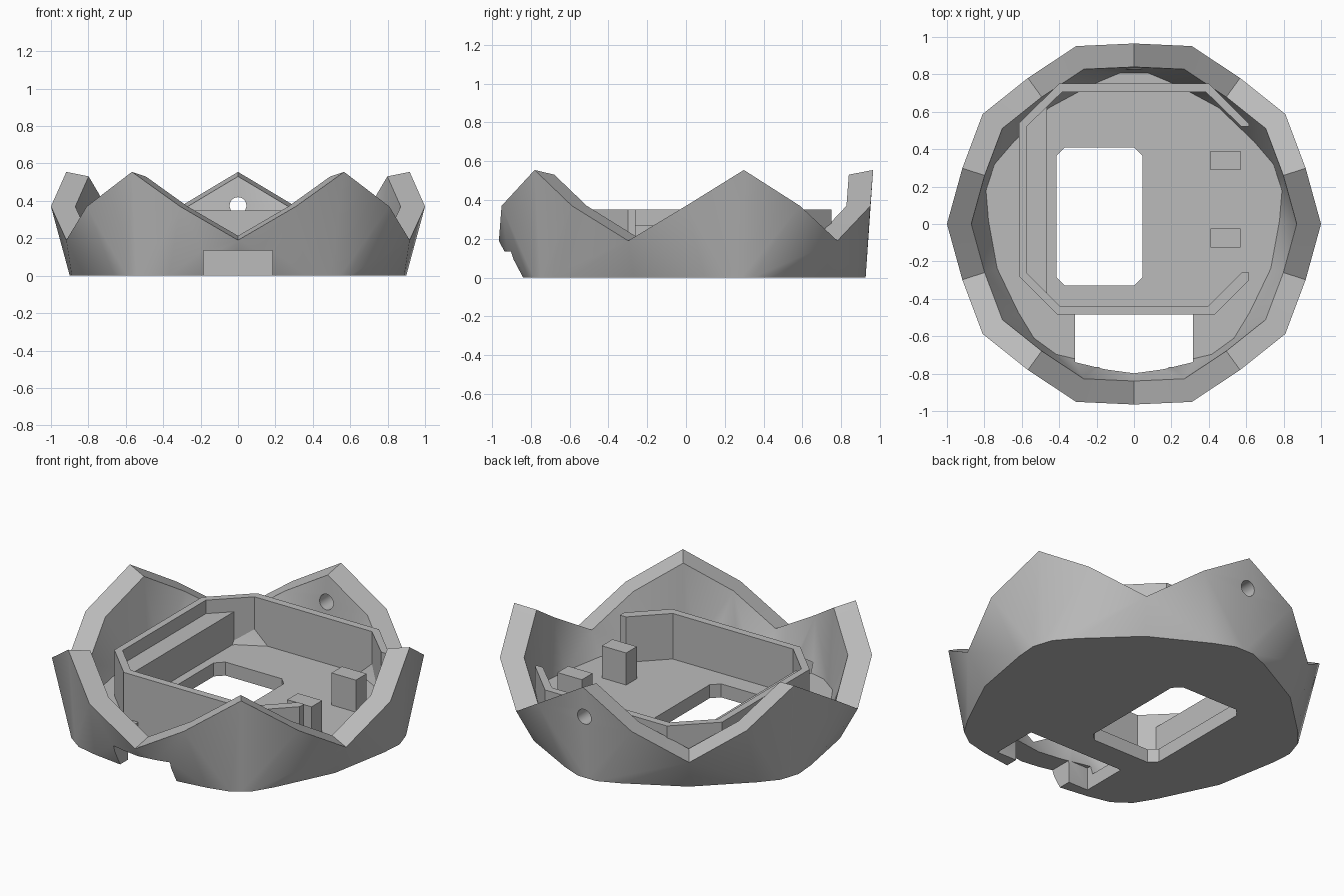
import bpy, bmesh
from math import radians, cos, sin
from mathutils import Matrix, Vector

old = bpy.data.objects.get("Cube")
if old:
    bpy.data.objects.remove(old, do_unlink=True)

grey = bpy.data.materials.new("plain_grey")
grey.use_nodes = True
grey.diffuse_color = (0.5, 0.5, 0.5, 1)
grey.node_tree.nodes["Principled BSDF"].inputs["Base Color"].default_value = (0.5, 0.5, 0.5, 1)

MID_Z, FLOOR, WALL_TOP, STEP_TOP = 0.37, 0.08, 0.35, 0.27


def finish(name, bm):
    bmesh.ops.recalc_face_normals(bm, faces=bm.faces[:])
    mesh = bpy.data.meshes.new(name)
    bm.to_mesh(mesh)
    bm.free()
    mesh.materials.append(grey)
    ob = bpy.data.objects.new(name, mesh)
    bpy.context.collection.objects.link(ob)
    return ob


def prism(name, outline, z0, z1):
    """Extrude a flat outline from z0 up to z1."""
    bm = bmesh.new()
    face = bm.faces.new([bm.verts.new((x, y, z0)) for x, y in outline])
    top = bmesh.ops.extrude_face_region(bm, geom=[face])["geom"]
    bmesh.ops.translate(bm, vec=(0, 0, z1 - z0),
                        verts=[v for v in top if isinstance(v, bmesh.types.BMVert)])
    return finish(name, bm)


def rect(x0, x1, y0, y1, c=0):
    """Rectangle outline with optional chamfered corners."""
    if not c:
        return [(x0, y0), (x1, y0), (x1, y1), (x0, y1)]
    return [(x0 + c, y0), (x1 - c, y0), (x1, y0 + c), (x1, y1 - c),
            (x1 - c, y1), (x0 + c, y1), (x0, y1 - c), (x0, y0 + c)]


def half_dome(bm, scale, cut_z):
    """Five bulged pentagons around the axis, cut flat and capped at cut_z."""
    def vert(step, r, dz):
        a = radians(18 * step)
        return bm.verts.new((scale * r * cos(a), scale * r * sin(a), MID_Z + scale * dz))

    kinds = [(1.0, 0), (0.965, 0.185), (1.0, 0), (0.965, -0.18)]  # mid, peak, mid, valley
    rim = [vert(j, *kinds[j % 4]) for j in range(20)]
    low = {j: vert(j, 0.807, -0.48) for j in range(3, 20, 4)}
    faces = []
    for j in range(1, 20, 4):
        centre = vert(j, 0.92, -0.46)
        left, right = (j + 2) % 20, (j - 2) % 20
        ring = [rim[(j + d) % 20] for d in range(-2, 3)] + [low[left], low[right]]
        for a, b in zip(ring, ring[1:] + ring[:1]):
            faces.append(bm.faces.new((centre, a, b)))
    geom = set(faces)
    for f in faces:
        geom.update(f.verts, f.edges)
    cut = bmesh.ops.bisect_plane(bm, geom=list(geom), plane_co=(0, 0, cut_z),
                                 plane_no=(0, 0, 1), clear_inner=True)["geom_cut"]
    bmesh.ops.contextual_create(bm, geom=[e for e in cut if isinstance(e, bmesh.types.BMEdge)])
    return rim


# Bowl: outer and inner half domes joined along the zigzag rim
bm = bmesh.new()
outer = half_dome(bm, 1.0, 0)
inner = half_dome(bm, 0.87, FLOOR)
for i in range(20):
    k = (i + 1) % 20
    bm.faces.new((outer[i], outer[k], inner[k], inner[i]))
bowl = finish("bowl", bm)

# Openings: floor window, front slot, front notch and rear round port
cutters = [
    prism("window_cutter", rect(-0.415, 0.045, -0.33, 0.41, 0.045), -0.1, 0.2),
    prism("slot_cutter", rect(-0.315, 0.315, -0.765, -0.485), -0.1, 0.135),
    prism("notch_cutter", rect(-0.185, 0.185, -1.1, -0.7), -0.1, 0.135),
]
bm = bmesh.new()
bmesh.ops.create_cone(bm, cap_ends=True, segments=24, radius1=0.045, radius2=0.045, depth=0.4,
                      matrix=Matrix.Translation((0, 0.92, 0.375)) @ Matrix.Rotation(radians(90), 4, "X"))
cutters.append(finish("port_cutter", bm))
for cutter in cutters:
    cutter.hide_render = True
    mod = bowl.modifiers.new("cut", "BOOLEAN")
    mod.operation, mod.solver, mod.object = "DIFFERENCE", "EXACT", cutter
    bpy.context.view_layer.objects.active = bowl
    bpy.ops.object.modifier_apply(modifier=mod.name)
    bpy.data.objects.remove(cutter, do_unlink=True)

bpy.ops.object.select_all(action="DESELECT")
bowl.select_set(True)
bpy.context.view_layer.objects.active = bowl
bpy.ops.object.shade_smooth_by_angle(angle=radians(32))

# Tray wall: chamfered ring, open along the right-hand side
outside = [(0.615, -0.26), (0.615, -0.3), (0.43, -0.485), (-0.41, -0.485), (-0.615, -0.28),
           (-0.615, 0.54), (-0.4, 0.75), (0.4, 0.75), (0.615, 0.535), (0.615, 0.52)]
inside = [(0.575, 0.52), (0.385, 0.705), (-0.385, 0.705), (-0.575, 0.52),
          (-0.575, -0.26), (-0.395, -0.44), (0.395, -0.44), (0.575, -0.26)]
prism("tray_wall", outside + inside, FLOOR - 0.02, WALL_TOP)

# Ledge along the left side of the tray, and two locating posts
prism("tray_ledge", [(-0.465, -0.37), (-0.465, 0.63), (-0.58, 0.52), (-0.58, -0.255)],
      FLOOR - 0.02, STEP_TOP)
for name, y in (("front_post", -0.125), ("rear_post", 0.29)):
    prism(name, rect(0.41, 0.57, y, y + 0.1), FLOOR - 0.02, STEP_TOP)
